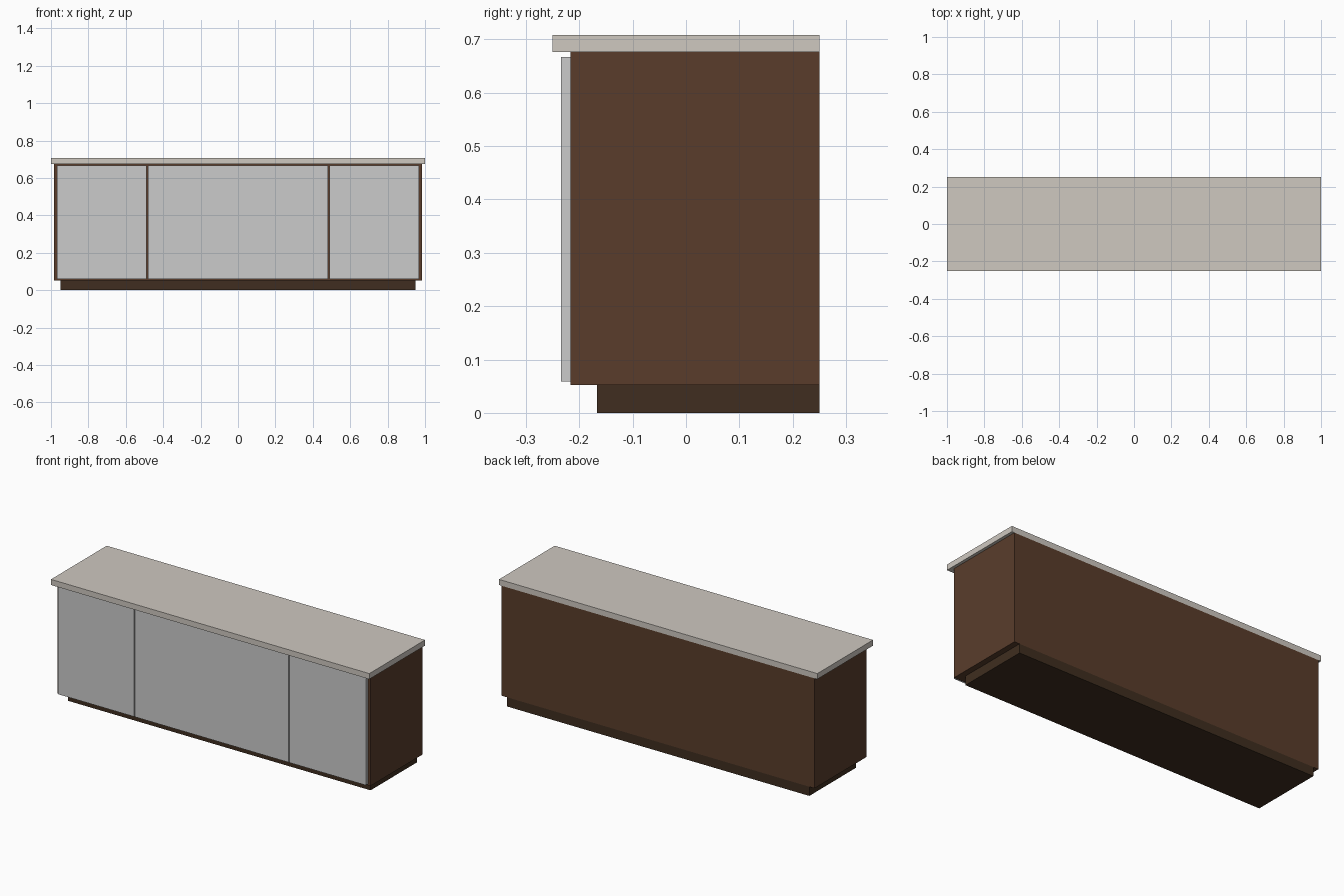
import bpy

if "Cube" in bpy.data.objects:
    bpy.data.objects.remove(bpy.data.objects["Cube"])


def material(name, color):
    m = bpy.data.materials.new(name)
    m.diffuse_color = (*color, 1)
    m.use_nodes = True
    m.node_tree.nodes["Principled BSDF"].inputs["Base Color"].default_value = m.diffuse_color
    return m


def box(name, x, y, z, mat):
    """Axis-aligned box from (min, max) ranges."""
    ranges = (x, y, z)
    bpy.ops.mesh.primitive_cube_add(size=1, location=[(a + b) / 2 for a, b in ranges])
    o = bpy.context.object
    o.name = name
    o.scale = [b - a for a, b in ranges]
    bpy.ops.object.transform_apply(location=False, rotation=False, scale=True)
    o.data.materials.append(mat)
    return o


wood = material("brown_wood", (0.10, 0.046, 0.024))
dark_wood = material("dark_wood", (0.05, 0.027, 0.014))
stone = material("pale_stone", (0.62, 0.58, 0.53))
panel = material("light_grey_panel", (0.65, 0.64, 0.62))

BACK, FRONT = 0.25, -0.216
PLINTH_H, BODY_H, TOP_H = 0.052, 0.676, 0.708

# Recessed base, cabinet body and overhanging counter
box("plinth", (-0.95, 0.95), (-0.167, BACK), (0, PLINTH_H), dark_wood)
box("cabinet_body", (-0.983, 0.983), (FRONT, BACK), (PLINTH_H, BODY_H), wood)
box("countertop", (-1, 1), (-0.25, BACK), (BODY_H, TOP_H), stone)

# Three front panels with narrow gaps
doors = {"left_door": (-0.967, -0.488),
         "centre_door": (-0.482, 0.482),
         "right_door": (0.488, 0.967)}
for name, x in doors.items():
    box(name, x, (-0.234, FRONT), (0.059, 0.667), panel)
